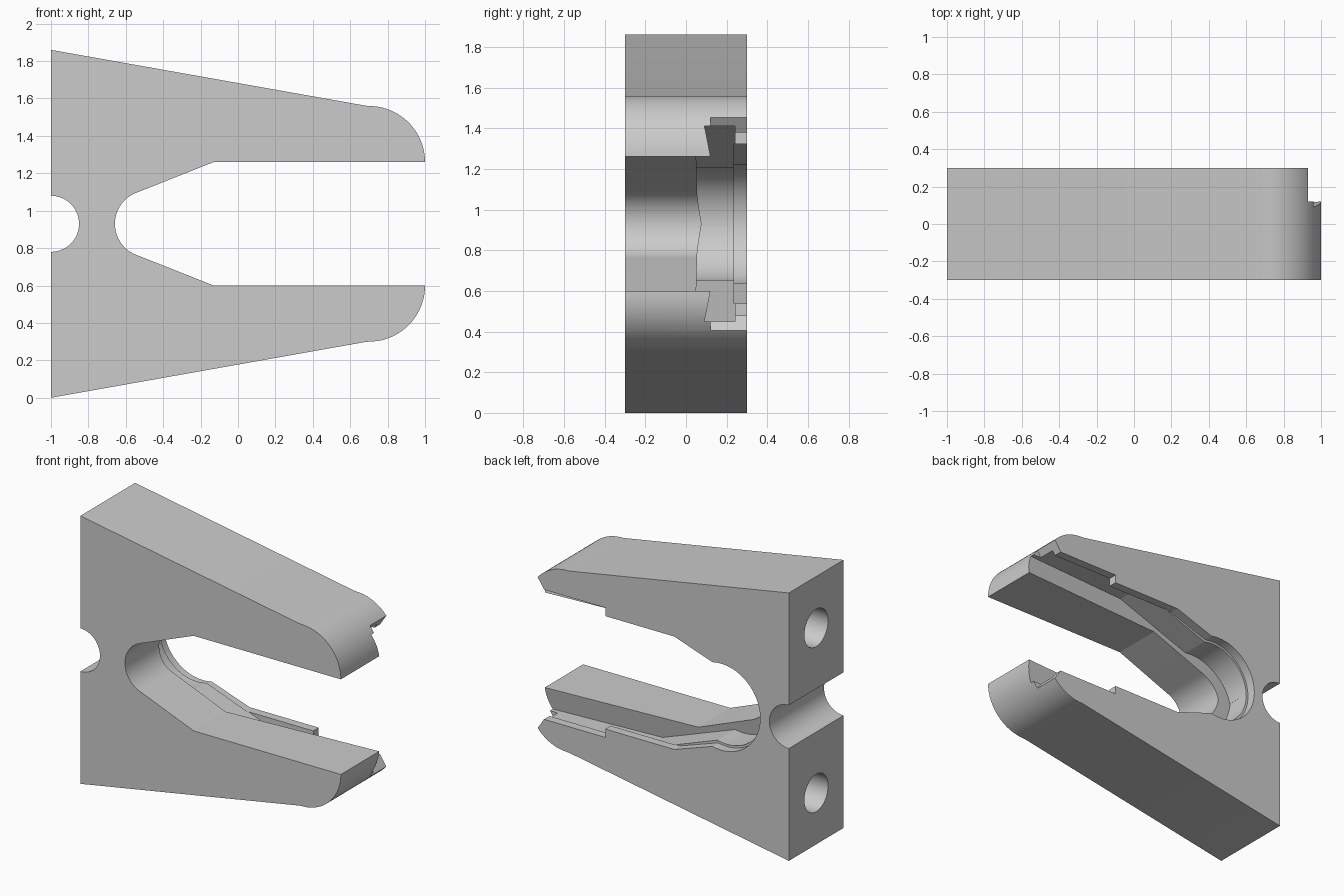
import bpy, bmesh, math

MID = 0.93      # height of the symmetry plane
HALF_Y = 0.3    # half thickness of the block

cube = bpy.data.objects.get("Cube")
if cube:
    bpy.data.objects.remove(cube, do_unlink=True)

grey = bpy.data.materials.new("light_grey")
grey.use_nodes = True
grey.diffuse_color = (0.6, 0.6, 0.6, 1)
grey.node_tree.nodes["Principled BSDF"].inputs["Base Color"].default_value = (0.6, 0.6, 0.6, 1)


def arc(cx, cz, r, start, end, steps=16):
    angles = [math.radians(start + (end - start) * i / steps) for i in range(steps + 1)]
    return [(cx + r * math.cos(a), cz + r * math.sin(a)) for a in angles]


def mirrored(half):
    return half + [(x, -z) for x, z in reversed(half)]


def prism(name, profile, front, back):
    """Extrude an (x, z about the middle) profile along y; front is a function of x, z."""
    bm = bmesh.new()
    near = [bm.verts.new((x, front(x, z), z + MID)) for x, z in profile]
    far = [bm.verts.new((x, back, z + MID)) for x, z in profile]
    bm.faces.new(near)
    bm.faces.new(far)
    n = len(profile)
    for i in range(n):
        j = (i + 1) % n
        bm.faces.new((near[i], near[j], far[j], far[i]))
    bmesh.ops.recalc_face_normals(bm, faces=bm.faces)
    mesh = bpy.data.meshes.new(name)
    bm.to_mesh(mesh)
    bm.free()
    ob = bpy.data.objects.new(name, mesh)
    bpy.context.collection.objects.link(ob)
    return ob


def cut(body, cutter):
    cutter.hide_render = True
    mod = body.modifiers.new("cut", "BOOLEAN")
    mod.operation = "DIFFERENCE"
    mod.solver = "EXACT"
    mod.object = cutter
    bpy.context.view_layer.objects.active = body
    bpy.ops.object.modifier_apply(modifier=mod.name)
    bpy.data.objects.remove(cutter, do_unlink=True)


# Forked block: rear notch, tapered arms with rounded tips, front slot
upper = arc(-1, 0, 0.15, 0, 90, 14)[1:]
upper += [(-1, 0.93), (0.68, 0.632)]
upper += arc(0.7, 0.33, 0.3, 90, 0, 20)
upper += [(-0.13, 0.33)] + arc(-0.48, 0, 0.178, 108, 180, 14)[:-1]
outline = [(-0.85, 0)] + upper + [(-0.658, 0)] + [(x, -z) for x, z in reversed(upper)]
body = prism("forked_block", outline, lambda x, z: -HALF_Y, HALF_Y)
body.data.materials.append(grey)

# Undercut groove, its front wall sloping away from the slot
groove = [(1.2, -0.01), (1.2, 0.48), (0.15, 0.48)]
groove += arc(-0.48, 0, 0.285, 75, 180) + [(-0.765, -0.01)]
for side in (1, -1):
    cutter = prism("groove_cutter", [(x, z * side) for x, z in groove],
                   lambda x, z: 0.12 + 0.062 * (x - 1) - 0.18 * (z * side - 0.33), 0.24)
    cut(body, cutter)

# Opening through the back lip, stepped wider toward the mouth
lip = [(1.2, 0.45), (0.41, 0.45), (0.41, 0.392), (-0.12, 0.392)]
lip += arc(-0.48, 0, 0.3, 77, 179, 18)
cut(body, prism("lip_cutter", mirrored(lip), lambda x, z: 0.235, 0.5))

# Flared lead-in at the mouth
flare = [(0.88, 0.45), (0.93, 0.525), (1.2, 0.93)]
cut(body, prism("flare_cutter", mirrored(flare), lambda x, z: 0.12, 0.5))

# Two round bolt holes in the rear end
for side in (1, -1):
    bpy.ops.mesh.primitive_cylinder_add(vertices=40, radius=0.13, depth=1.2,
                                        location=(-1, 0, MID + 0.573 * side),
                                        rotation=(0, math.pi / 2, 0))
    cut(body, bpy.context.object)

# Smooth the curved walls and keep the corners crisp
bpy.ops.object.select_all(action="DESELECT")
body.select_set(True)
bpy.context.view_layer.objects.active = body
bpy.ops.object.shade_smooth_by_angle(angle=math.radians(15))
